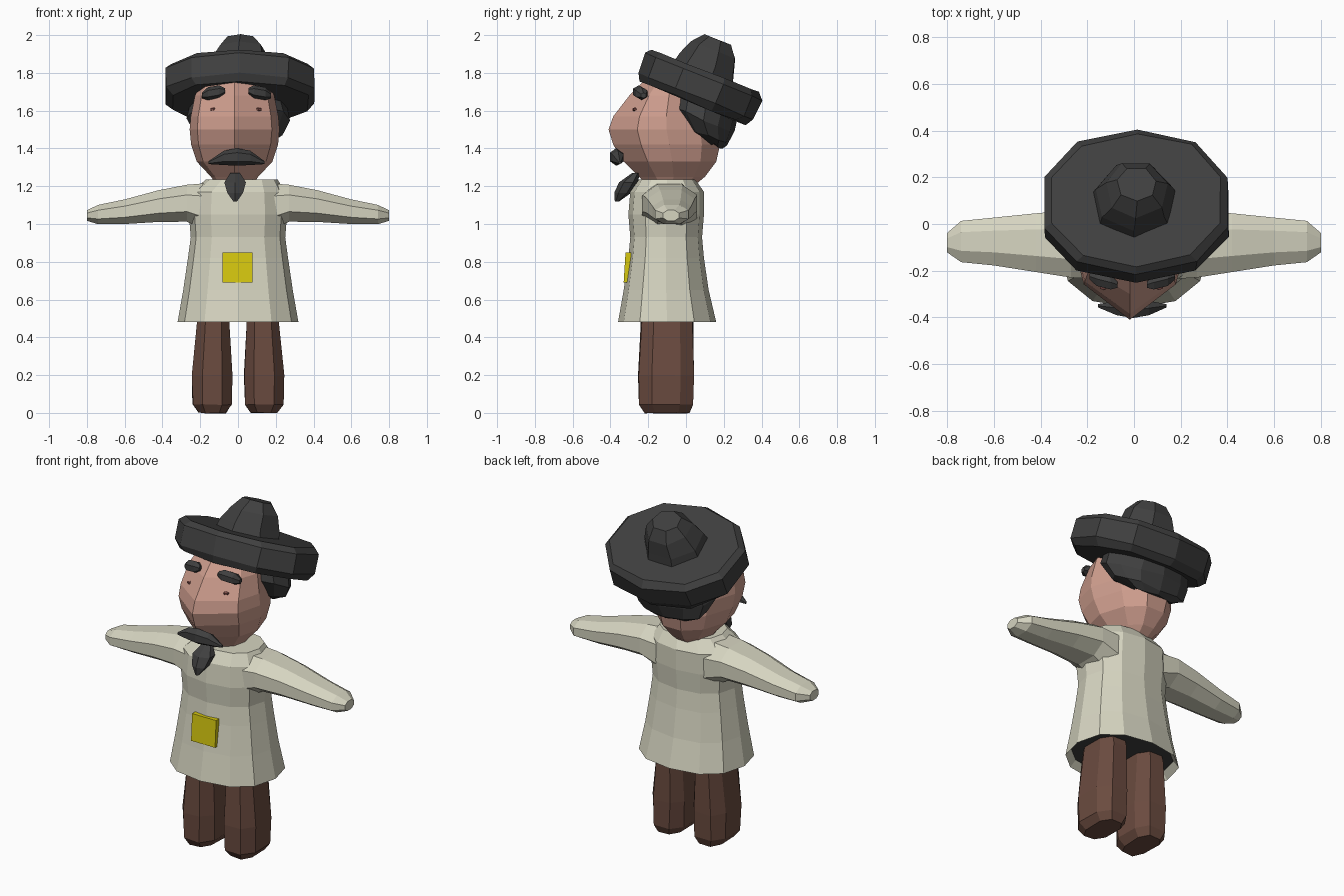
import bpy, bmesh, math, random
from mathutils import Matrix

random.seed(4)


def material(name, rgb):
    m = bpy.data.materials.new(name)
    m.diffuse_color = (*rgb, 1)
    return m


SKIN = material("skin", (0.62, 0.34, 0.27))
CREAM = material("cream_cloth", (0.67, 0.66, 0.53))
DARK = material("charcoal", (0.05, 0.05, 0.05))
BROWN = material("brown_cloth", (0.145, 0.07, 0.05))
YELLOW = material("yellow_patch", (0.68, 0.58, 0.005))
EYE = material("eye_brown", (0.22, 0.08, 0.07))


def oval(n, power=1.0, phase=-math.pi / 2):
    """Unit cross-section; power below 1 makes it boxier."""
    pts = []
    for i in range(n):
        a = phase + 2 * math.pi * i / n
        pts.append([math.copysign(abs(f) ** power, f) if abs(f) > 1e-6 else 0
                    for f in (math.cos(a), math.sin(a))])
    return pts


def loft(name, rings, section, mats, axis="Z", matrix=None, jitter=0.0):
    """Skin rings of (position, centre_a, centre_b, radius_a, radius_b)."""
    bm = bmesh.new()
    loops = []
    for t, a, b, ra, rb in rings:
        loop = []
        for u, v in section:
            p, q = a + ra * u, b + rb * v
            co = (p, q, t) if axis == "Z" else (t, p, q)
            loop.append(bm.verts.new([c + random.uniform(-jitter, jitter) for c in co]))
        loops.append(loop)
    n = len(section)
    first = bm.faces.new(loops[0][::-1])
    bm.faces.new(loops[-1])
    for lo, hi in zip(loops, loops[1:]):
        for i in range(n):
            j = (i + 1) % n
            bm.faces.new((lo[i], lo[j], hi[j], hi[i]))
    if len(mats) > 1:
        first.material_index = 1
    bmesh.ops.recalc_face_normals(bm, faces=bm.faces)
    if matrix:
        bm.transform(matrix)
    me = bpy.data.meshes.new(name)
    bm.to_mesh(me)
    bm.free()
    for m in mats:
        me.materials.append(m)
    ob = bpy.data.objects.new(name, me)
    bpy.context.collection.objects.link(ob)
    return ob


# Robe with a recessed dark underside
loft("robe", [
    (0.52, 0, -0.10, 0.29, 0.23),
    (0.48, 0, -0.10, 0.32, 0.26),
    (0.65, 0, -0.105, 0.29, 0.225),
    (0.82, 0, -0.105, 0.265, 0.20),
    (0.93, 0, -0.105, 0.25, 0.19),
    (1.05, 0, -0.105, 0.26, 0.20),
    (1.17, 0, -0.10, 0.25, 0.195),
    (1.235, 0.02, -0.10, 0.19, 0.15)], oval(12, 0.85), [CREAM, DARK])

# Sleeves and legs, one of each per side
for side, s in (("left", -1), ("right", 1)):
    loft(side + "_sleeve", [
        (s * 0.12, -0.09, 1.08, 0.16, 0.15),
        (s * 0.27, -0.085, 1.11, 0.155, 0.105),
        (s * 0.42, -0.08, 1.095, 0.135, 0.09),
        (s * 0.60, -0.075, 1.065, 0.11, 0.07),
        (s * 0.74, -0.075, 1.05, 0.095, 0.055),
        (s * 0.80, -0.08, 1.045, 0.045, 0.03)],
        oval(8, 0.9, math.pi / 8), [CREAM], axis="X")
    loft(side + "_leg", [
        (0.0, s * 0.137, -0.10, 0.075, 0.125),
        (0.045, s * 0.137, -0.105, 0.108, 0.15),
        (0.20, s * 0.137, -0.105, 0.112, 0.155),
        (0.48, s * 0.13, -0.10, 0.09, 0.145),
        (0.60, s * 0.13, -0.10, 0.08, 0.12)],
        oval(8, 0.75, math.pi / 8), [BROWN], jitter=0.003)

# Head with a wedge-shaped face; each ring is height, half width, front, back
wedge = [(0, -1), (0.83, -0.48), (1, 0.05), (0.76, 0.66), (0.3, 1),
         (-0.3, 1), (-0.76, 0.66), (-1, 0.05), (-0.83, -0.48)]
profile = [(1.20, 0.09, -0.20, 0.04), (1.25, 0.125, -0.25, 0.10),
           (1.33, 0.20, -0.33, 0.16), (1.42, 0.23, -0.385, 0.18),
           (1.50, 0.238, -0.41, 0.175), (1.57, 0.232, -0.385, 0.15),
           (1.68, 0.21, -0.30, 0.10), (1.80, 0.15, -0.18, 0.05)]
loft("head", [(z, -0.018, (f + b) / 2, w, (b - f) / 2) for z, w, f, b in profile],
     wedge, [SKIN])

# Hat and hair share one backward tilt
tilt = Matrix.Translation((0.01, 0.07, 1.725)) @ Matrix.Rotation(math.radians(-22), 4, "X")
loft("hat_brim", [
    (-0.09, 0, 0, 0.375, 0.30),
    (-0.05, 0, 0, 0.41, 0.33),
    (0.06, 0, 0, 0.41, 0.335),
    (0.09, 0, 0, 0.375, 0.305)],
    oval(10, 0.9, math.pi / 10), [DARK], matrix=tilt, jitter=0.006)
loft("hat_crown", [
    (0.06, -0.01, 0.0, 0.19, 0.18),
    (0.13, -0.01, 0.0, 0.17, 0.16),
    (0.21, 0, 0.0, 0.135, 0.13),
    (0.268, 0, 0.0, 0.085, 0.08)],
    oval(7), [DARK], matrix=tilt, jitter=0.004)
loft("hair", [
    (-0.255, -0.01, 0.19, 0.13, 0.045),
    (-0.225, -0.01, 0.14, 0.23, 0.115),
    (-0.15, -0.01, 0.08, 0.27, 0.175),
    (-0.05, -0.01, 0.06, 0.25, 0.18)],
    oval(12, 0.9), [DARK], matrix=tilt, jitter=0.008)

# Eyebrows and eyes
for side, cx, ex in (("left", -0.13, -0.13), ("right", 0.115, 0.108)):
    s = -1 if cx < 0 else 1
    loft(side + "_eyebrow", [
        (cx - s * 0.06, -0.26, 1.705, 0.015, 0.015),
        (cx - s * 0.03, -0.25, 1.70, 0.035, 0.034),
        (cx + s * 0.03, -0.235, 1.69, 0.035, 0.034),
        (cx + s * 0.06, -0.225, 1.68, 0.015, 0.015)],
        oval(6), [DARK], axis="X")
    loft(side + "_eye", [
        (ex - 0.016, -0.27, 1.608, 0.008, 0.006),
        (ex, -0.27, 1.606, 0.014, 0.012),
        (ex + 0.016, -0.27, 1.608, 0.008, 0.006)],
        oval(6), [EYE], axis="X")

# Moustache and goatee
loft("moustache", [
    (-0.155, -0.35, 1.325, 0.008, 0.008),
    (-0.075, -0.36, 1.35, 0.035, 0.038),
    (-0.005, -0.37, 1.355, 0.038, 0.046),
    (0.065, -0.36, 1.35, 0.035, 0.038),
    (0.14, -0.35, 1.325, 0.008, 0.008)],
    oval(6), [DARK], axis="X")
loft("goatee", [
    (1.12, -0.015, -0.365, 0.012, 0.012),
    (1.165, -0.015, -0.335, 0.048, 0.045),
    (1.22, -0.015, -0.305, 0.066, 0.05),
    (1.27, -0.015, -0.265, 0.03, 0.02)],
    oval(6), [DARK])

# Square patch leaning with the robe front
square = [(-1, -1), (1, -1), (1, 1), (-1, 1)]
loft("patch", [
    (0.69, -0.002, -0.31, 0.08, 0.02),
    (0.85, -0.002, -0.30, 0.08, 0.02)], square, [YELLOW])
